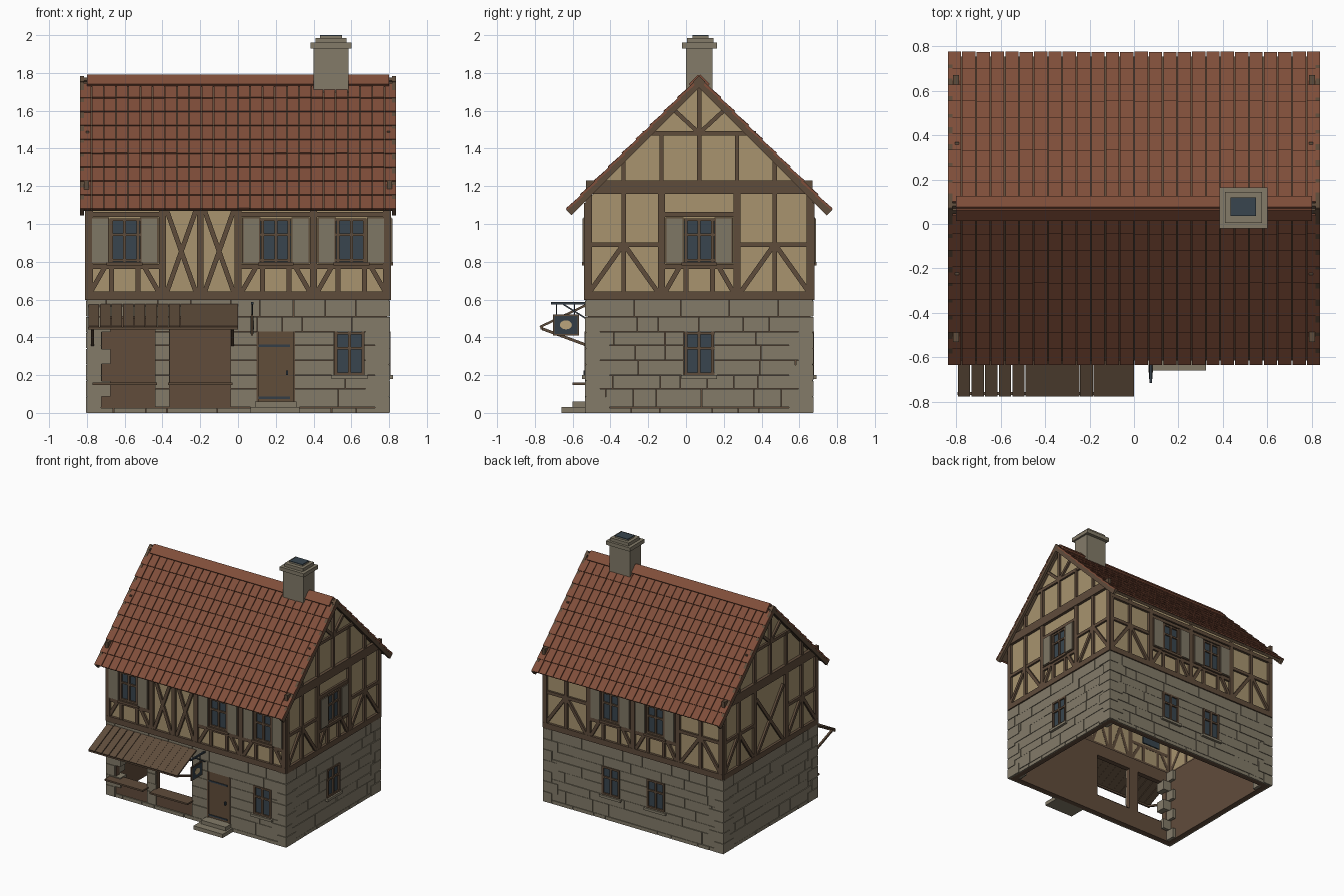
import bpy, bmesh, random
from math import pi, atan2, hypot
from mathutils import Matrix, Vector

random.seed(4)
cube = bpy.data.objects.get("Cube")
if cube:
    bpy.data.objects.remove(cube)

# Colours
PALETTE = {"plaster": "A8946F", "timber": "5F4C3B", "stone": "837B69", "mortar": "614C3B",
           "tile": "804E3A", "glass": "38454E", "shutter": "7F7765", "iron": "333D46",
           "door wood": "614D3A", "cream": "BBA57C"}


def linear(code):
    values = [int(code[i:i + 2], 16) / 255 for i in (0, 2, 4)]
    return [v / 12.92 if v < 0.04 else ((v + 0.055) / 1.055) ** 2.4 for v in values] + [1]


mats = {}
for name, code in PALETTE.items():
    m = bpy.data.materials.new(name)
    m.use_nodes = True
    m.diffuse_color = linear(code)
    m.node_tree.nodes["Principled BSDF"].inputs["Base Color"].default_value = linear(code)
    mats[name] = m

parts = {}


def mesh(part, mat):
    return parts.setdefault(part, (bmesh.new(), mat))[0]


def cuboid(part, mat, frame, centre, size):
    matrix = frame @ Matrix.Translation(centre) @ Matrix.Diagonal((*size, 1))
    bmesh.ops.create_cube(mesh(part, mat), size=1, matrix=matrix)


def span(part, mat, frame, u, z, out):
    """Box on a wall: u along it, z up, out away from its face."""
    cuboid(part, mat, frame, (sum(u) / 2, -sum(out) / 2, sum(z) / 2),
           (u[1] - u[0], out[1] - out[0], z[1] - z[0]))


def beam(part, frame, a, b, width=0.025, out=0.006):
    """Timber lying in a wall between two (u, z) points."""
    du, dz = b[0] - a[0], b[1] - a[1]
    place = Matrix.Translation(((a[0] + b[0]) / 2, 0, (a[1] + b[1]) / 2))
    turn = Matrix.Rotation(-atan2(dz, du), 4, 'Y')
    cuboid(part, "timber", frame @ place @ turn, (0, 0.006 - out / 2, 0),
           (hypot(du, dz), 0.012 + out, width))


def bar(part, mat, a, b, width, height):
    a, b = Vector(a), Vector(b)
    frame = Matrix.Translation((a + b) / 2) @ (b - a).to_track_quat('Y', 'Z').to_matrix().to_4x4()
    cuboid(part, mat, frame, (0, 0, 0), (width, (b - a).length, height))


def wall_frame(x, y, angle):
    return Matrix.Translation((x, y, 0)) @ Matrix.Rotation(angle, 4, 'Z')


WORLD = Matrix()
FRONT = wall_frame(0, -0.53, 0)
RIGHT = wall_frame(0.8, 0.07, pi / 2)
BACK = wall_frame(0, 0.67, pi)
LEFT = wall_frame(-0.8, 0.07, -pi / 2)

# Hollow ground floor walls, with two shop openings in front
CORE = (-0.05, -0.01)
for frame, half in ((RIGHT, 0.59), (BACK, 0.79), (LEFT, 0.59)):
    span("ground_wall", "mortar", frame, (-half, half), (0, 0.6), CORE)
for u in ((-0.79, -0.72), (-0.44, -0.36), (-0.04, 0.79)):
    span("ground_wall", "mortar", FRONT, u, (0, 0.6), CORE)
for u in ((-0.72, -0.44), (-0.36, -0.04)):
    span("ground_wall", "mortar", FRONT, u, (0, 0.15), CORE)
    span("ground_wall", "mortar", FRONT, u, (0.5, 0.6), CORE)

# Stone blocks with thin joints
ROWS = (0, 0.03, 0.13, 0.2, 0.28, 0.36, 0.43, 0.51, 0.6)


def masonry(frame, half, holes):
    for z0, z1 in zip(ROWS, ROWS[1:]):
        start, runs = -half, []
        for h0, h1, b, t in sorted(holes):
            if z0 < t - 0.01 and z1 > b + 0.01:
                runs.append((start, h0))
                start = h1
        for u, end in runs + [(start, half)]:
            while end - u > 0.005:
                step = random.uniform(0.1, 0.28)
                if end - u - step < 0.08:
                    step = end - u
                span("stone_blocks", "stone", frame, (u, u + step - 0.003),
                     (z0, z1 - 0.003), (-0.012, random.uniform(-0.002, 0.002)))
                u += step


WIN = (0.2, 0.43)
masonry(FRONT, 0.8, [(-0.72, -0.44, 0.03, 0.51), (-0.36, -0.04, 0.03, 0.51),
                     (0.1, 0.3, 0, 0.43), (0.51, 0.67, *WIN)])
masonry(RIGHT, 0.6, [(-0.08, 0.08, *WIN)])
masonry(BACK, 0.8, [(-0.28, -0.12, *WIN), (0.12, 0.28, *WIN)])
masonry(LEFT, 0.6, [])
for sx in (-1, 1):
    for sy in (-1, 1):
        for i in range(7):
            a, b = (0.13, 0.08) if i % 2 else (0.08, 0.13)
            cuboid("corner_stones", "stone", WORLD,
                   (sx * (0.805 - a / 2), 0.07 + sy * (0.605 - b / 2), 0.043 + i * 0.085),
                   (a, b, 0.08))

# Plastered upper storey with gables, open below
bm = mesh("upper_wall", "plaster")
outline = [(-0.52, 0.6), (0.66, 0.6), (0.66, 1.13), (0.07, 1.73), (-0.52, 1.13)]
ends = [[bm.verts.new((x, y, z)) for y, z in outline] for x in (-0.79, 0.79)]
for e in ends:
    bm.faces.new(e)
for i in range(1, 5):
    j = (i + 1) % 5
    bm.faces.new((ends[0][i], ends[0][j], ends[1][j], ends[1][i]))


# Windows and timber panels
def window(frame, c, z0, z1, shutters=False):
    w = 0.08
    span("window_glass", "glass", frame, (c - w, c + w), (z0, z1), (-0.02, -0.004))
    for u in (c - w + 0.009, c + w - 0.009, c):
        beam("window_frames", frame, (u, z0), (u, z1), 0.016, 0.008)
    for z in (z0 + 0.008, z1 - 0.008, z0 + (z1 - z0) * 0.62):
        beam("window_frames", frame, (c - w, z), (c + w, z), 0.014, 0.007)
    sill = ("timber" if shutters else "stone")
    span(sill + "_sills", sill, frame, (c - 0.095, c + 0.095), (z0 - 0.02, z0), (-0.01, 0.02))
    if shutters:
        for s in (-1, 1):
            m = c + s * 0.13
            span("shutter_backs", "timber", frame, (m - 0.048, m + 0.048), (z0 - 0.01, z1 + 0.005), (0, 0.012))
            span("shutters", "shutter", frame, (m - 0.042, m + 0.042), (z0 - 0.003, z1), (0.01, 0.018))


def timber(frame, *points, **options):
    beam("wall_timbers", frame, *points, **options)


def post(frame, u, z0=0.6, z1=1.16, width=0.035):
    timber(frame, (u, z0), (u, z1), width=width, out=0.009)


def window_panel(frame, c):
    window(frame, c, 0.8, 1.03, True)
    for z in (0.775, 1.05):
        timber(frame, (c - 0.19, z), (c + 0.19, z))
    for s in (-1, 1):
        timber(frame, (c + s * 0.07, 0.62), (c + s * 0.07, 0.78))
        timber(frame, (c + s * 0.18, 0.64), (c + s * 0.1, 0.78))


def rail_panel(frame, c):
    timber(frame, (c - 0.19, 0.89), (c + 0.19, 0.89))
    post(frame, c, width=0.025)
    for s in (-1, 1):
        timber(frame, (c + s * 0.18, 0.64), (c + s * 0.01, 0.88))


def cross_panel(frame, c, reach=0.08):
    for s in (-1, 1):
        timber(frame, (c - s * reach, 0.63), (c + s * reach, 1.08), out=0.005 + s * 0.001)


LAYOUT = [(FRONT, (-0.4, -0.2, 0, 0.4), (-0.6, 0.2, 0.6), ()),
          (BACK, (-0.4, 0, 0.4), (-0.2, 0.2), (-0.6, 0.6)),
          (RIGHT, (-0.2, 0.2), (0,), (-0.4, 0.4)),
          (LEFT, (-0.2, 0.2), (), (-0.4, 0.4))]
for frame, posts, windows, rails in LAYOUT:
    long_side = frame in (FRONT, BACK)
    half = 0.8 if long_side else 0.6
    top = 1.11 if long_side else 1.16
    for u in (*posts, -half + 0.015, half - 0.015):
        post(frame, u, z1=top)
    timber(frame, (-half, 0.62), (half, 0.62), width=0.045, out=0.01)
    for c in windows:
        window_panel(frame, c)
    for c in rails:
        rail_panel(frame, c)
    if long_side:
        timber(frame, (-half, 1.085), (half, 1.085), width=0.03, out=0.01)
        continue
    # Gable timbers
    timber(frame, (-0.6, 1.195), (0.6, 1.195), width=0.07, out=0.014)
    timber(frame, (-0.3, 1.48), (0.3, 1.48))
    for u, z in ((-0.4, 1.34), (-0.2, 1.48), (0, 1.73), (0.2, 1.48), (0.4, 1.34)):
        post(frame, u, 1.2, z, 0.022)
    for s in (-1, 1):
        timber(frame, (s * 0.01, 1.49), (s * 0.14, 1.61), width=0.022)
cross_panel(FRONT, -0.3)
cross_panel(FRONT, -0.1)
cross_panel(LEFT, 0, 0.17)
window(FRONT, 0.59, *WIN)
window(RIGHT, 0, *WIN)
for c in (-0.2, 0.2):
    window(BACK, c, *WIN)

# Roof: boarded slopes, barge boards, overlapping tiles and ridge
COLUMNS, COURSES = 26, 9
pitch = 1.68 / COLUMNS
for turn in (0, pi):
    slope = Matrix.Translation((0, 0.07, 1.785)) @ Matrix.Rotation(turn, 4, 'Z') @ Matrix.Rotation(-pi / 4, 4, 'X')
    cuboid("roof_boards", "timber", slope, (0, 0.49, -0.024), (1.66, 0.98, 0.02))
    for s in (-1, 1):
        cuboid("barge_boards", "timber", slope, (s * 0.826, 0.5, -0.024), (0.02, 1.0, 0.042))
    for row in range(COURSES):
        for col in range(COLUMNS):
            place = Matrix.Translation(((col + 0.5) * pitch - 0.84, 0.055 + (row + 0.5) * 0.104,
                                        -0.008 + random.uniform(-0.001, 0.001)))
            cuboid("roof_tiles", "tile", slope @ place @ Matrix.Rotation(0.07, 4, 'X'),
                   (0, 0, 0), (pitch - 0.005, 0.113, 0.012))
    cuboid("ridge_tiles", "tile", slope, (0, 0.035, 0), (1.6, 0.07, 0.018))

# Chimney
for u, y, z in (((0.4, 0.585), (0, 0.14), (1.62, 1.93)), ((0.385, 0.6), (-0.02, 0.165), (1.93, 1.96)),
                ((0.41, 0.575), (0.005, 0.145), (1.96, 1.985)), ((0.435, 0.55), (0.035, 0.12), (1.985, 1.994))):
    span("chimney", "stone", WORLD, u, z, (-y[1], -y[0]))
span("chimney_flue", "glass", WORLD, (0.435, 0.55), (1.994, 2.0), (-0.12, -0.035))

# Door with hinges, handle and steps
span("door", "door wood", FRONT, (0.1, 0.3), (0.06, 0.43), (-0.012, -0.004))
for u in (0.103, 0.297):
    beam("door_frame", FRONT, (u, 0.06), (u, 0.43), 0.012, 0.004)
for z in (0.08, 0.355):
    span("door_hinges", "iron", FRONT, (0.105, 0.275), (z - 0.006, z + 0.006), (-0.005, 0.001))
span("door_handle", "iron", FRONT, (0.255, 0.265), (0.2, 0.225), (-0.005, 0.012))
span("door_steps", "stone", FRONT, (0.065, 0.325), (0, 0.03), (-0.01, 0.13))
span("door_steps", "stone", FRONT, (0.09, 0.31), (0.03, 0.06), (-0.01, 0.07))

# Shop counters and plank awning on struts
for u in ((-0.77, -0.43), (-0.37, -0.03)):
    span("shop_counters", "timber", FRONT, u, (0.147, 0.16), (-0.04, 0.07))
for i in range(13):
    x = -0.795 + (i + 0.5) * 0.0612
    gap = 0.006 if i < 5 else 0.001
    bar("awning", "timber", (x, -0.53, 0.57), (x, -0.773, 0.455), 0.0612 - gap, 0.012)
bar("awning_rail", "timber", (-0.795, -0.763, 0.448), (0, -0.763, 0.448), 0.014, 0.014)
for x in (-0.77, -0.03):
    bar("awning_struts", "timber", (x, -0.53, 0.36), (x, -0.76, 0.445), 0.015, 0.015)

# Hanging sign on an iron bracket
bar("sign_bracket", "iron", (0.075, -0.53, 0.58), (0.075, -0.715, 0.58), 0.012, 0.012)
bar("sign_bracket", "iron", (0.075, -0.53, 0.5), (0.075, -0.65, 0.575), 0.008, 0.008)
for y in (-0.685, -0.59):
    span("sign_bracket", "iron", WORLD, (0.073, 0.077), (0.515, 0.58), (-y - 0.002, -y + 0.002))
span("sign_frame", "timber", WORLD, (0.07, 0.08), (0.41, 0.522), (0.567, 0.705))
span("sign_board", "iron", WORLD, (0.067, 0.083), (0.418, 0.514), (0.575, 0.697))
oval = Matrix.Translation((0.075, -0.636, 0.466)) @ Matrix.Rotation(pi / 2, 4, 'Y') @ Matrix.Diagonal((0.75, 1, 1, 1))
bmesh.ops.create_cone(mesh("sign_oval", "cream"), cap_ends=True, segments=16,
                      radius1=0.032, radius2=0.032, depth=0.02, matrix=oval)

# Turn every part into an object
for name, (bm, mat) in parts.items():
    bmesh.ops.recalc_face_normals(bm, faces=bm.faces)
    data = bpy.data.meshes.new(name)
    bm.to_mesh(data)
    bm.free()
    data.materials.append(mats[mat])
    bpy.context.scene.collection.objects.link(bpy.data.objects.new(name, data))
